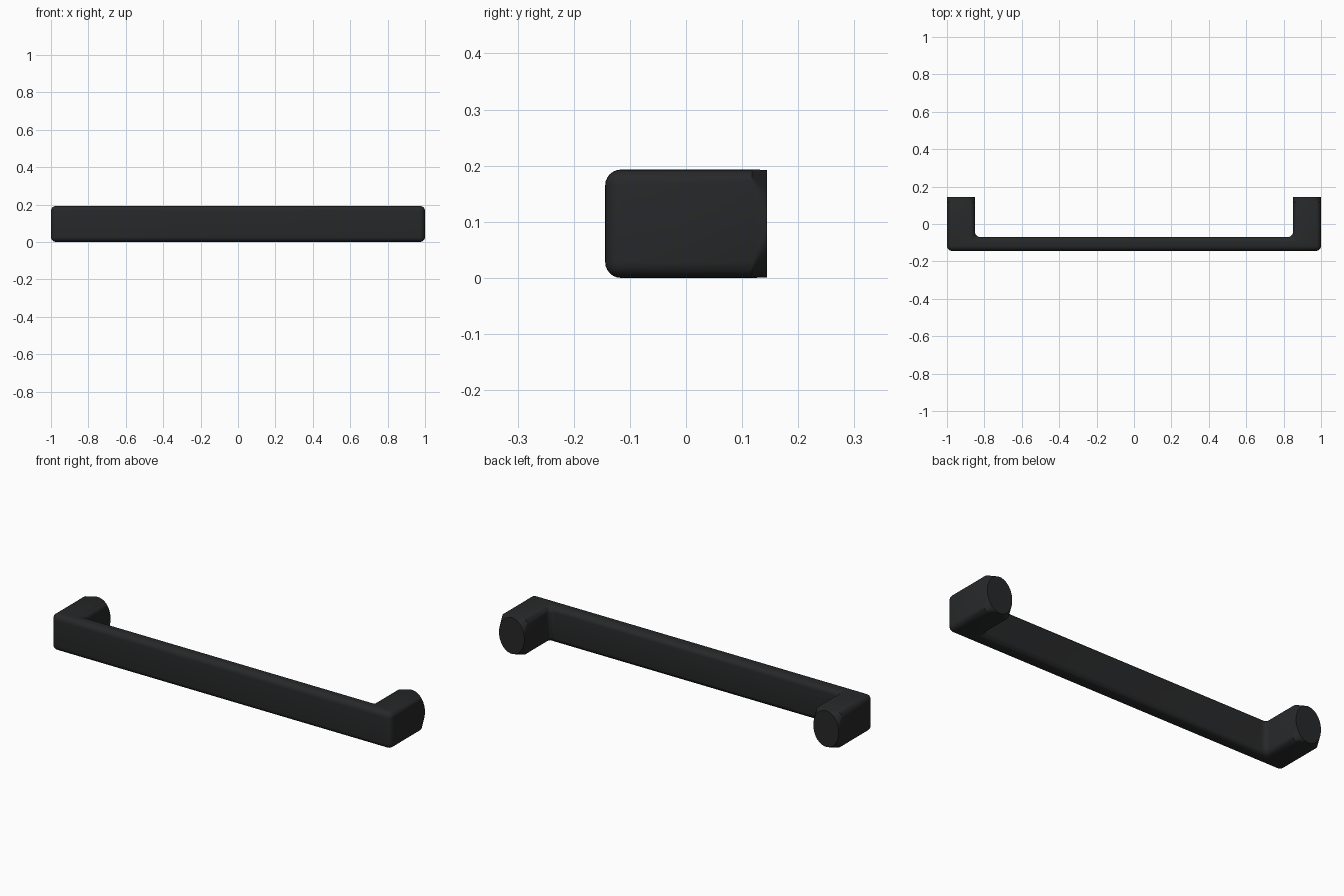
import bpy, bmesh, math

if "Cube" in bpy.data.objects:
    bpy.data.objects.remove(bpy.data.objects["Cube"])

H = 0.193           # height
D = 0.144           # half depth
END = 0.118         # where the legs start to turn into round feet
IN_X, BAR_Y = 0.85, -0.07

# U-shaped plan outline, extruded upward
outline = [(-1, -D), (1, -D), (1, END), (IN_X, END), (IN_X, BAR_Y),
           (-IN_X, BAR_Y), (-IN_X, END), (-1, END)]
bm = bmesh.new()
base = bm.faces.new([bm.verts.new((x, y, 0)) for x, y in outline])
top = bmesh.ops.extrude_face_region(bm, geom=[base])["geom"]
for v in top:
    if isinstance(v, bmesh.types.BMVert):
        v.co.z = H
bmesh.ops.recalc_face_normals(bm, faces=bm.faces[:])


def at_end(e):
    return all(abs(v.co.y - END) < 1e-4 for v in e.verts)


# Round every edge except those around the leg ends
bmesh.ops.bevel(bm, geom=[e for e in bm.edges if not at_end(e)], offset=0.028,
                offset_type='OFFSET', segments=6, profile=0.5, affect='EDGES')

# Blend each leg end into an oval mounting foot
for f in [f for f in bm.faces if at_end(f)]:
    cx = math.copysign((1 + IN_X) / 2, f.calc_center_median().x)
    foot = bmesh.ops.extrude_discrete_faces(bm, faces=[f])["faces"][0]
    ring = sorted(foot.verts, key=lambda v: math.atan2(v.co.z - H / 2, v.co.x - cx))
    for i, v in enumerate(ring):
        a = -math.pi + (i + 0.5) * 2 * math.pi / len(ring)
        v.co = (cx + (1 - IN_X) / 2 * math.cos(a), D, H / 2 + H / 2 * math.sin(a))

bmesh.ops.recalc_face_normals(bm, faces=bm.faces[:])
mesh = bpy.data.meshes.new("pull_handle")
bm.to_mesh(mesh)
bm.free()
handle = bpy.data.objects.new("pull_handle", mesh)
bpy.context.collection.objects.link(handle)

# Dark finish and smooth rounded edges
mat = bpy.data.materials.new("black_finish")
mat.diffuse_color = (0.02, 0.021, 0.022, 1)
mat.use_nodes = True
mat.node_tree.nodes["Principled BSDF"].inputs["Base Color"].default_value = mat.diffuse_color
mesh.materials.append(mat)
bpy.context.view_layer.objects.active = handle
handle.select_set(True)
bpy.ops.object.shade_smooth_by_angle(angle=math.radians(30))
